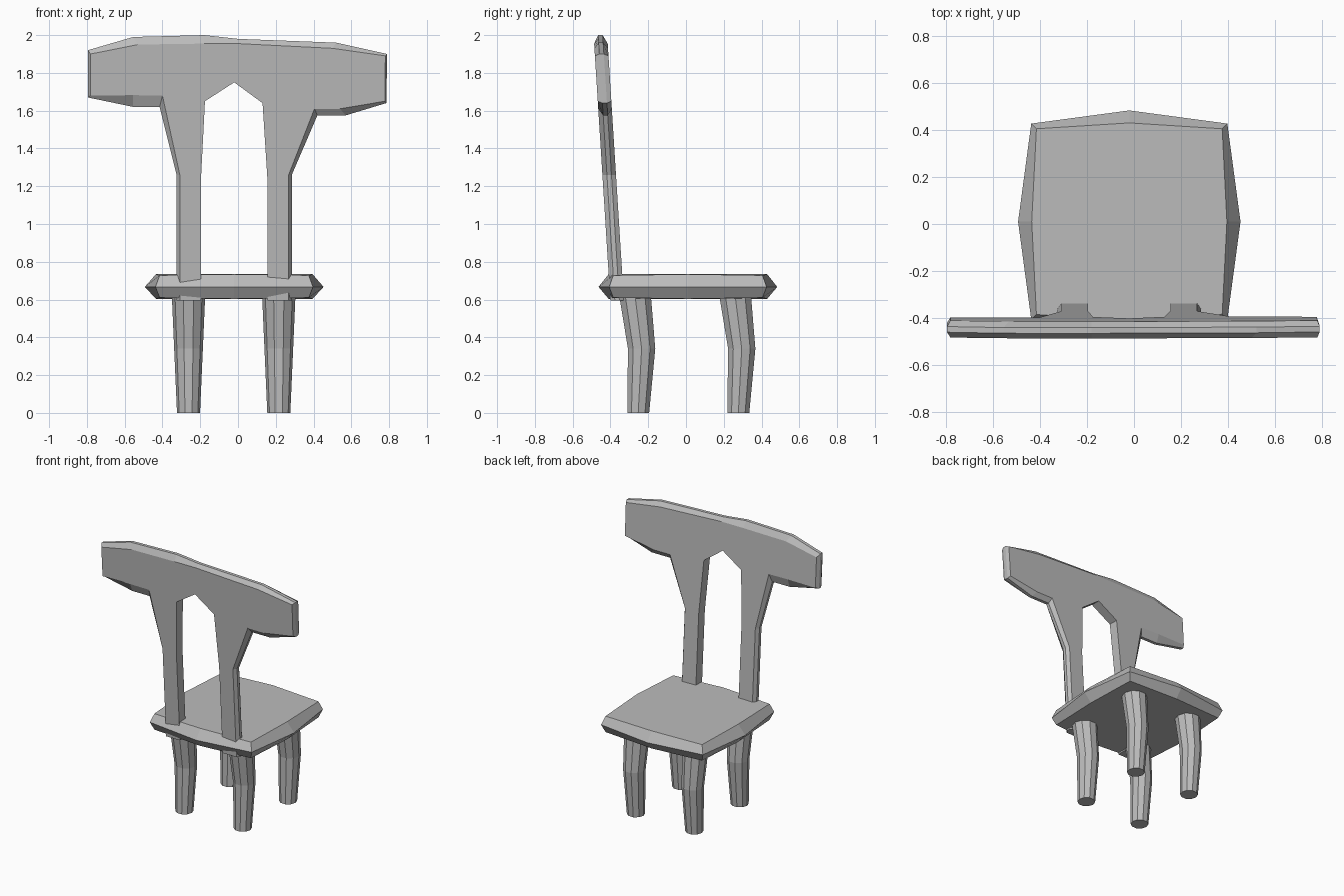
import bpy, bmesh, math

cube = bpy.data.objects.get("Cube")
if cube:
    bpy.data.objects.remove(cube, do_unlink=True)

grey = bpy.data.materials.new("plain grey")
grey.use_nodes = True
GREY = (0.5, 0.5, 0.5, 1)
grey.diffuse_color = GREY
grey.node_tree.nodes["Principled BSDF"].inputs["Base Color"].default_value = GREY


def loft(name, rings):
    """Skin a closed solid through rings of equal point count."""
    bm = bmesh.new()
    loops = [[bm.verts.new(p) for p in ring] for ring in rings]
    for a, b in zip(loops, loops[1:]):
        n = len(a)
        for i in range(n):
            j = (i + 1) % n
            bm.faces.new((a[i], a[j], b[j], b[i]))
    bm.faces.new(loops[0])
    bm.faces.new(loops[-1])
    bmesh.ops.recalc_face_normals(bm, faces=bm.faces)
    mesh = bpy.data.meshes.new(name)
    bm.to_mesh(mesh)
    bm.free()
    mesh.materials.append(grey)
    obj = bpy.data.objects.new(name, mesh)
    bpy.context.collection.objects.link(obj)
    return obj


# Seat: bowed square with a pointed rim
def seat_ring(corner, bow_x, bow_y, z, crown):
    cx, cy = -0.02, 0.01
    k = corner
    pts = [(-k, -k, 0), (0, -bow_y, crown), (k, -k, 0), (bow_x, 0, crown),
           (k, k, 0), (0, bow_y, crown), (-k, k, 0), (-bow_x, 0, crown)]
    return [(cx + x, cy + y, z + dz) for x, y, dz in pts]


loft("seat", [seat_ring(0.395, 0.415, 0.42, 0.61, -0.006),
              seat_ring(0.417, 0.473, 0.473, 0.667, 0),
              seat_ring(0.395, 0.415, 0.42, 0.728, 0.006)])

# Backrest: slanted slab, each outline point with its chamfer inset (x, z, dx, dz)
outline = [
    (-0.325, 0.595, 0.017, 0), (-0.325, 1.26, 0.017, 0),
    (-0.415, 1.62, 0.015, 0.06), (-0.555, 1.62, 0, 0.062),
    (-0.795, 1.67, 0.014, 0.01), (-0.795, 1.92, 0.014, -0.02),
    (-0.555, 1.99, 0.025, -0.04), (-0.18, 2.0, 0, -0.045),
    (0.0, 1.98, 0, -0.025), (0.52, 1.96, -0.02, -0.03),
    (0.79, 1.90, -0.01, -0.01), (0.785, 1.64, -0.008, 0.01),
    (0.57, 1.575, -0.03, 0.035), (0.42, 1.575, -0.015, 0.035),
    (0.285, 1.26, -0.017, 0), (0.285, 0.595, -0.017, 0),
    (0.155, 0.595, 0, 0), (0.155, 1.25, 0, 0), (0.13, 1.64, 0, 0),
    (-0.02, 1.75, 0, 0), (-0.175, 1.65, 0, 0),
    (-0.195, 1.26, 0, 0), (-0.195, 0.595, 0, 0),
]


def back_ring(depth, inset):
    ring = []
    for x, z, dx, dz in outline:
        px, pz = x + inset * dx, z + inset * dz
        ring.append((px, -0.365 - 0.063 * (pz - 0.6) + depth, pz))
    return ring


loft("backrest", [back_ring(-0.036, 1), back_ring(-0.012, 0),
                  back_ring(0.012, 0), back_ring(0.036, 1)])

# Legs: tapered round posts with a bent knee (height, y shift, radius)
stations = [(0, 0, 0.061), (0.34, 0.018, 0.076), (0.615, -0.016, 0.088)]
SIDES = 10
for row, y in (("front", -0.253), ("rear", 0.277)):
    for side, x in (("right", -0.262), ("left", 0.216)):
        loft(f"{row}_{side}_leg", [
            [(x + r * math.cos(math.tau * i / SIDES),
              y + dy + r * math.sin(math.tau * i / SIDES), z)
             for i in range(SIDES)] for z, dy, r in stations])
